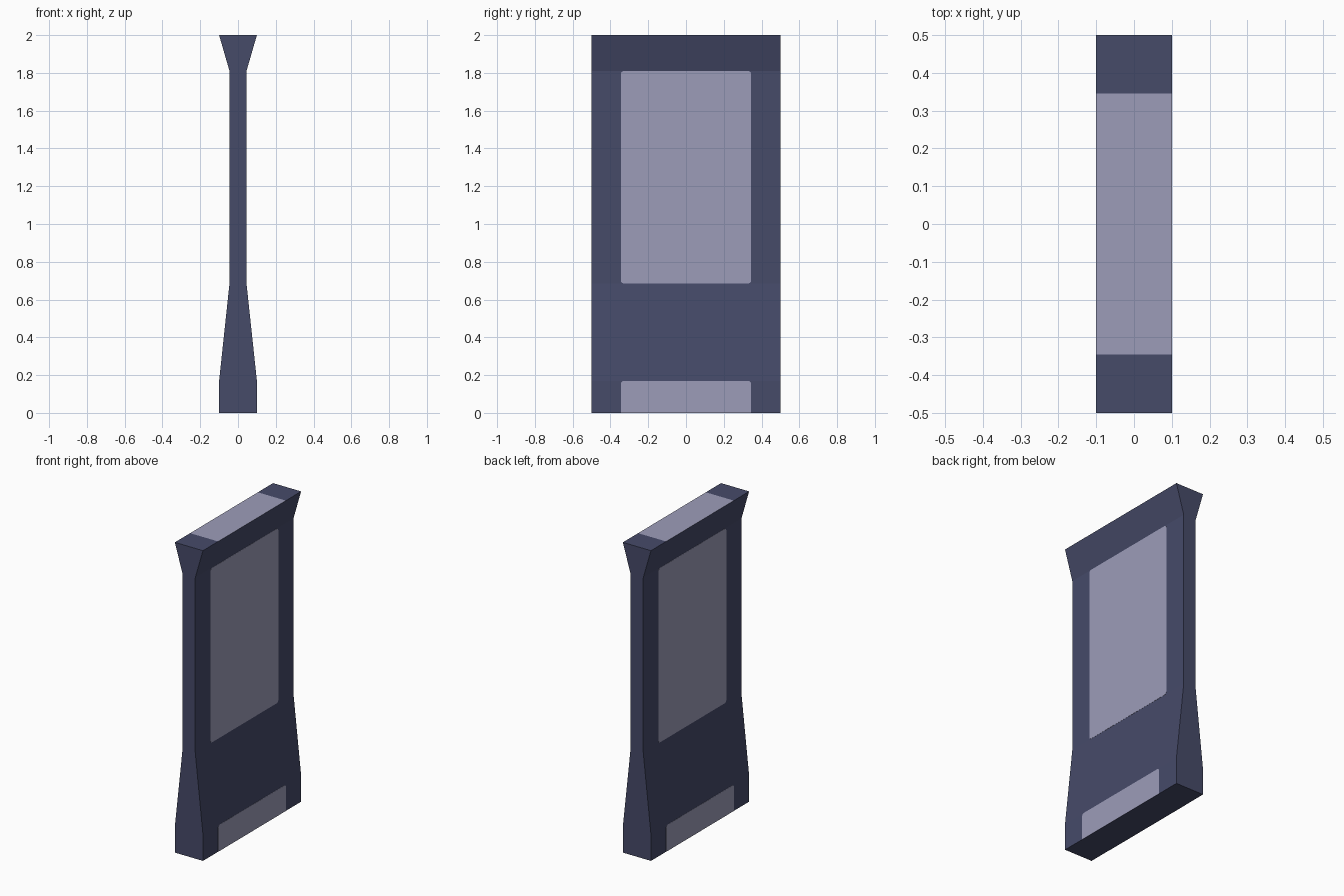
import bpy, bmesh, math
from mathutils import Vector

if "Cube" in bpy.data.objects:
    bpy.data.objects.remove(bpy.data.objects["Cube"])


def material(name, rgb):
    m = bpy.data.materials.new(name)
    m.diffuse_color = (*rgb, 1.0)
    m.use_nodes = True
    m.node_tree.nodes["Principled BSDF"].inputs["Base Color"].default_value = m.diffuse_color
    return m


DARK = material("dark slate blue", (0.061, 0.069, 0.141))
LIGHT = material("pale lavender grey", (0.335, 0.335, 0.485))
PANEL_W = 0.345   # half width of the pale areas


def finish(name, bm, mats):
    bmesh.ops.recalc_face_normals(bm, faces=bm.faces)
    mesh = bpy.data.meshes.new(name)
    bm.to_mesh(mesh)
    bm.free()
    for m in mats:
        mesh.materials.append(m)
    obj = bpy.data.objects.new(name, mesh)
    bpy.context.collection.objects.link(obj)
    return obj


def extrude(bm, points, offset):
    face = bm.faces.new([bm.verts.new(p) for p in points])
    res = bmesh.ops.extrude_face_region(bm, geom=[face])
    moved = [g for g in res["geom"] if isinstance(g, bmesh.types.BMVert)]
    bmesh.ops.translate(bm, verts=moved, vec=offset)


# Flared cabinet: mirrored side profile extruded along its width
half = [(0.10, 0.0), (0.10, 0.17), (0.045, 0.685), (0.045, 1.81), (0.10, 2.0)]
profile = half + [(-x, z) for x, z in reversed(half)]
bm = bmesh.new()
extrude(bm, [(x, -0.5, z) for x, z in profile], Vector((0, 1, 0)))

# Cut the top so its middle can take the pale colour
for y in (-PANEL_W, PANEL_W):
    bmesh.ops.bisect_plane(bm, geom=bm.verts[:] + bm.edges[:] + bm.faces[:],
                           plane_co=(0, y, 0), plane_no=(0, 1, 0))
for f in bm.faces:
    c = f.calc_center_median()
    f.material_index = int(c.z > 1.99 and abs(c.y) < PANEL_W)
finish("cabinet", bm, [DARK, LIGHT])


def panel_outline(z0, z1, r, round_bottom):
    """Rectangle in y/z with rounded corners."""
    pts = []
    corners = [(1, 1, 0), (-1, 1, 90), (-1, -1, 180), (1, -1, 270)]
    for sy, sz, start in corners:
        z = z1 if sz > 0 else z0
        if sz < 0 and not round_bottom:
            pts.append((sy * PANEL_W, z))
            continue
        for i in range(4):
            a = math.radians(start + i * 30)
            pts.append((sy * (PANEL_W - r) + r * math.cos(a),
                        z - sz * r + r * math.sin(a)))
    return pts


# Thin pale panels on both broad sides
for side, label in ((1, "right"), (-1, "left")):
    for part, x, z0, z1, rounded in (("screen", 0.045, 0.685, 1.81, True),
                                     ("base_panel", 0.10, 0.0, 0.17, False)):
        bm = bmesh.new()
        outline = panel_outline(z0, z1, 0.016, rounded)
        extrude(bm, [(side * (x - 0.002), y, z) for y, z in outline],
                Vector((side * 0.003, 0, 0)))
        # drop the hidden inner face and lower rim
        hidden = [f for f in bm.faces
                  if all(abs(v.co.x) < x for v in f.verts)
                  or all(v.co.z < 0.001 for v in f.verts)]
        bmesh.ops.recalc_face_normals(bm, faces=bm.faces)
        bmesh.ops.delete(bm, geom=hidden, context='FACES')
        finish(f"{label}_{part}", bm, [LIGHT])
